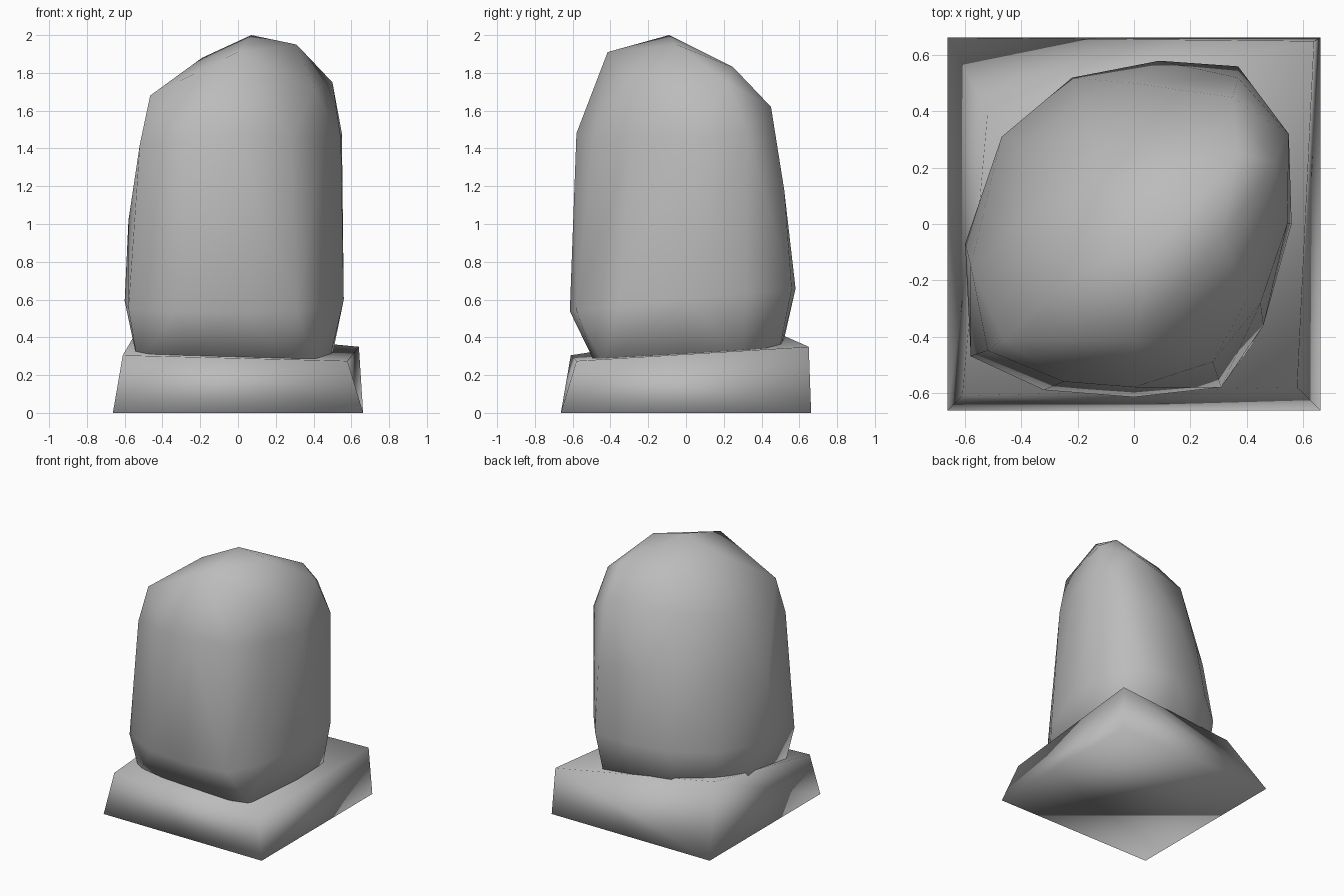
import bpy
import bmesh

old = bpy.data.objects.get("Cube")
if old:
    bpy.data.objects.remove(old, do_unlink=True)

stone = bpy.data.materials.new("grey stone")
stone.use_nodes = True
grey = (0.5, 0.5, 0.5, 1)
stone.diffuse_color = grey
stone.node_tree.nodes["Principled BSDF"].inputs["Base Color"].default_value = grey


def finish(name, bm):
    """Turn a bmesh into a smooth-shaded stone object."""
    bmesh.ops.recalc_face_normals(bm, faces=bm.faces[:])
    for face in bm.faces:
        face.smooth = True
    mesh = bpy.data.meshes.new(name)
    bm.to_mesh(mesh)
    bm.free()
    mesh.materials.append(stone)
    obj = bpy.data.objects.new(name, mesh)
    bpy.context.collection.objects.link(obj)
    return obj


# Plinth: a box whose upper corners lean inward by uneven amounts
bm = bmesh.new()
bmesh.ops.create_cube(bm, size=1.325)
top_corners = {
    (False, False): (-0.61, -0.61, 0.305),
    (True, False): (0.58, -0.58, 0.275),
    (True, True): (0.64, 0.65, 0.35),
    (False, True): (-0.52, 0.4, 0.46),
}
for v in bm.verts:
    if v.co.z > 0:
        v.co = top_corners[(v.co.x > 0, v.co.y > 0)]
    else:
        v.co.z = 0
finish("plinth", bm)

# Boulder foot, sunk into the plinth
foot = [
    (0.48, 0), (0.49, 0.3), (0.34, 0.48), (0.09, 0.49),
    (-0.2, 0.44), (-0.43, 0.28), (-0.53, 0.12), (-0.53, -0.42),
    (-0.3, -0.46), (0, -0.47), (0.28, -0.48), (0.41, -0.44),
]
# Widest outline of the boulder, rising a little towards the back
belly = [
    (0.56, 0), (0.55, 0.32), (0.37, 0.56), (0.09, 0.58),
    (-0.22, 0.52), (-0.47, 0.31), (-0.6, -0.07), (-0.58, -0.47),
    (-0.32, -0.59), (0, -0.615), (0.31, -0.58), (0.46, -0.36),
]
# Shoulder, where the sides begin to turn in
shoulder = [
    (0.545, 0, 1.45), (0.55, 0.32, 1.48), (0.37, 0.52, 1.18),
    (0, 0.5, 1.18), (-0.2, 0.44, 1.1), (-0.4, 0.28, 1.08),
    (-0.58, -0.15, 1.02), (-0.52, -0.45, 1.42), (-0.25, -0.56, 1.45),
    (0, -0.58, 1.48), (0.28, -0.49, 1.45), (0.45, -0.28, 1.45),
]
# Rough crown
crown = [
    (0.07, -0.09, 2), (0.31, -0.05, 1.95), (0, -0.415, 1.91),
    (-0.19, -0.157, 1.88), (0.37, 0.25, 1.83), (-0.1, 0.15, 1.82),
    (0.5, 0.22, 1.75), (-0.465, -0.41, 1.68), (0.35, 0.45, 1.62),
    (0.4, -0.27, 1.72), (-0.16, 0.32, 1.6), (-0.4, 0.02, 1.55),
]
points = [(x, y, 0.26) for x, y in foot]
points += [(x, y, 0.6 + 0.1 * y) for x, y in belly]
points += shoulder + crown

bm = bmesh.new()
for p in points:
    bm.verts.new(p)
bmesh.ops.convex_hull(bm, input=bm.verts[:])
loose = [v for v in bm.verts if not v.link_faces]
bmesh.ops.delete(bm, geom=loose, context='VERTS')
finish("boulder", bm)
